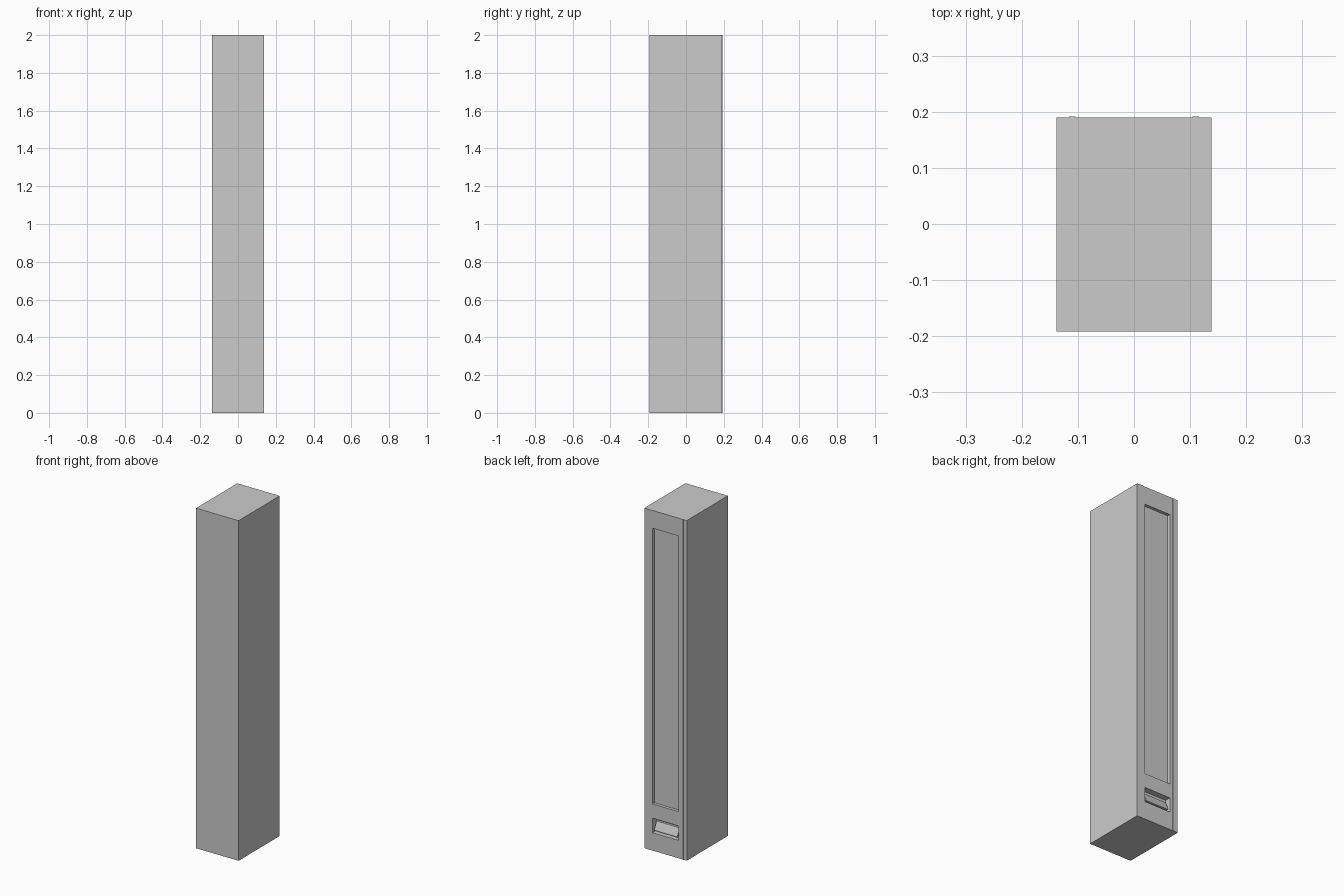
import bpy, bmesh

if "Cube" in bpy.data.objects:
    bpy.data.objects.remove(bpy.data.objects["Cube"])


def box(name, x0, x1, y0, y1, z0, z1):
    """Axis-aligned box from its limits."""
    bm = bmesh.new()
    bmesh.ops.create_cube(bm, size=1)
    for v in bm.verts:
        v.co = ((v.co.x + 0.5) * (x1 - x0) + x0,
                (v.co.y + 0.5) * (y1 - y0) + y0,
                (v.co.z + 0.5) * (z1 - z0) + z0)
    return to_object(name, bm)


def to_object(name, bm):
    mesh = bpy.data.meshes.new(name)
    bm.to_mesh(mesh)
    bm.free()
    ob = bpy.data.objects.new(name, mesh)
    bpy.context.collection.objects.link(ob)
    return ob


def side_profile(name, points, half_width):
    """Extrude a y-z outline along x, centred."""
    bm = bmesh.new()
    face = bm.faces.new([bm.verts.new((-half_width, y, z)) for y, z in points])
    ext = bmesh.ops.extrude_face_region(bm, geom=[face])["geom"]
    bmesh.ops.translate(bm, vec=(2 * half_width, 0, 0),
                        verts=[g for g in ext if isinstance(g, bmesh.types.BMVert)])
    bmesh.ops.recalc_face_normals(bm, faces=bm.faces)
    return to_object(name, bm)


BACK = 0.19

# Tall cabinet
cabinet = box("cabinet", -0.138, 0.138, -0.192, BACK, 0, 2)

# Long panel recess and small hatch recess in the back face
for name, depth, z0, z1 in (("panel_cutter", 0.018, 0.274, 1.895),
                            ("hatch_cutter", 0.035, 0.105, 0.19)):
    cutter = box(name, -0.085, 0.085, BACK - depth, BACK + 0.05, z0, z1)
    cutter.hide_render = True
    cutter.hide_set(True)
    mod = cabinet.modifiers.new(name, "BOOLEAN")
    mod.operation = "DIFFERENCE"
    mod.solver = "EXACT"
    mod.object = cutter

# Tilted flap inside the hatch
side_profile("hatch_flap", [(0.154, 0.118), (0.186, 0.118), (0.186, 0.125),
                            (0.168, 0.168), (0.154, 0.168)], 0.075)

# Thin raised trim strips on the back edges
for side, name in ((-1, "trim_strip_right"), (1, "trim_strip_left")):
    cx = side * 0.11
    box(name, cx - 0.006, cx + 0.006, BACK - 0.002, 0.192, 0, 2)
